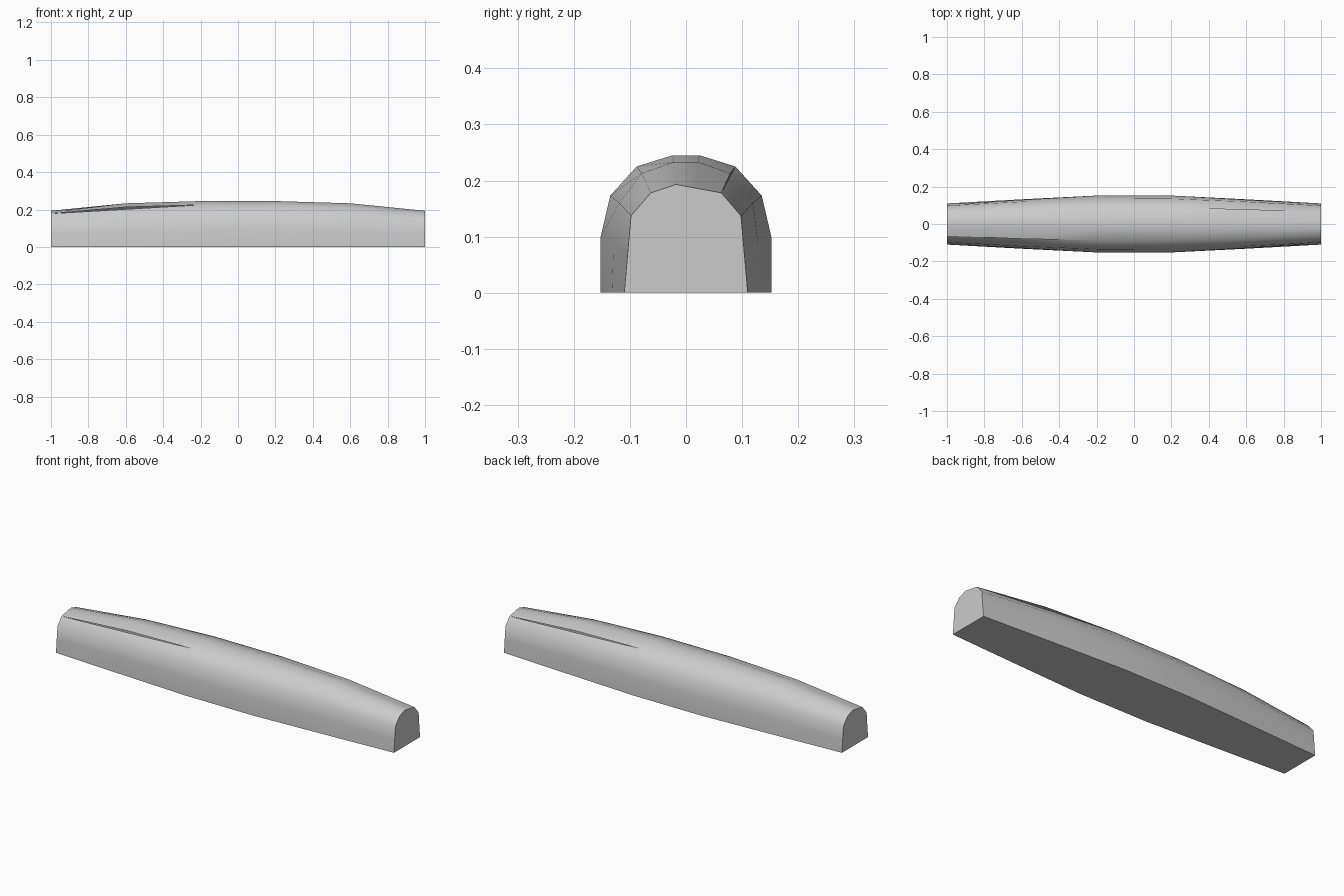
import bpy
import bmesh
import math
from mathutils import Matrix

cube = bpy.data.objects.get("Cube")
if cube:
    bpy.data.objects.remove(cube, do_unlink=True)

grey = bpy.data.materials.new("light_grey")
grey.use_nodes = True
colour = (0.6, 0.6, 0.6, 1)
grey.diffuse_color = colour
grey.node_tree.nodes["Principled BSDF"].inputs["Base Color"].default_value = colour


def arch(half):
    """Mirror a (y, z) half profile into a full arch, from -y to +y."""
    return [(-y, z) for y, z in half] + [(y, z) for y, z in reversed(half)]


middle = arch([(.152, 0), (.152, .1), (.135, .173), (.088, .225), (.024, .245)])
quarter = arch([(.132, 0), (.129, .087), (.119, .16), (.079, .213), (.022, .233)])
end = arch([(.11, 0), (.104, .069), (.098, .137), (.063, .178), (.018, .193)])
end[5] = (.02, .186)  # the tip peaks on one side only

bm = bmesh.new()
stations = [(0, middle), (.2, middle), (.6, quarter), (1, end)]
rings = [[bm.verts.new((x, y, z)) for y, z in sec] for x, sec in stations]

# Straight lower lip of the narrow open seam, on the +y shoulder
SEAM = 6
lip = bm.verts.new((rings[1][SEAM].co + rings[3][SEAM].co) / 2)

# Arched skin, with the flat underside closing each ring
for a, b in zip(rings, rings[1:]):
    for i in range(len(a)):
        j = (i + 1) % len(a)
        quad = [a[i], b[i], b[j], a[j]]
        if i == SEAM:
            quad = [lip if v is rings[2][SEAM] else v for v in quad]
        bm.faces.new(quad)
bm.faces.new(rings[-1])

# The other half is the same shape turned about the vertical axis
copy = bmesh.ops.duplicate(bm, geom=bm.verts[:] + bm.edges[:] + bm.faces[:])
turned = [g for g in copy["geom"] if isinstance(g, bmesh.types.BMVert)]
bmesh.ops.rotate(bm, verts=turned, cent=(0, 0, 0), matrix=Matrix.Rotation(math.pi, 3, "Z"))
bmesh.ops.remove_doubles(bm, verts=bm.verts[:], dist=0.0005)
bmesh.ops.recalc_face_normals(bm, faces=bm.faces[:])

mesh = bpy.data.meshes.new("tapered_body")
bm.to_mesh(mesh)
bm.free()
mesh.materials.append(grey)
body = bpy.data.objects.new("tapered_body", mesh)
bpy.context.collection.objects.link(body)

bpy.ops.object.select_all(action="DESELECT")
body.select_set(True)
bpy.context.view_layer.objects.active = body
bpy.ops.object.shade_smooth_by_angle(angle=math.radians(45))
